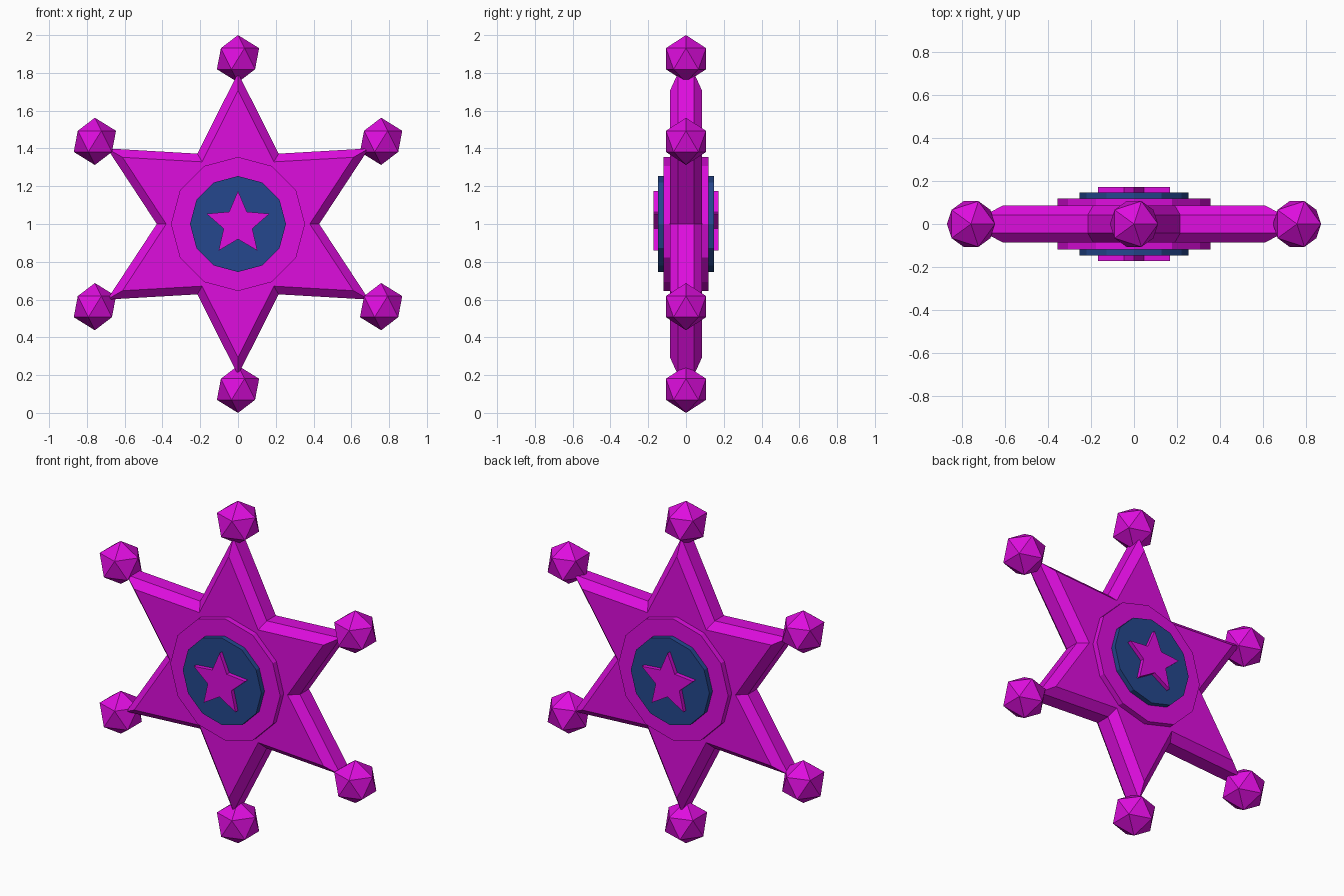
import bpy, bmesh, math

if "Cube" in bpy.data.objects:
    bpy.data.objects.remove(bpy.data.objects["Cube"])

CZ = 1.0  # height of the badge centre


def material(name, rgb):
    m = bpy.data.materials.new(name)
    m.diffuse_color = (*rgb, 1.0)
    m.use_nodes = True
    m.node_tree.nodes["Principled BSDF"].inputs["Base Color"].default_value = m.diffuse_color
    return m


magenta = material("magenta", (0.73, 0.004, 0.73))
navy = material("navy blue", (0.018, 0.064, 0.27))


def finish(bm, name, mat):
    bmesh.ops.recalc_face_normals(bm, faces=bm.faces[:])
    mesh = bpy.data.meshes.new(name)
    bm.to_mesh(mesh)
    bm.free()
    mesh.materials.append(mat)
    ob = bpy.data.objects.new(name, mesh)
    bpy.context.collection.objects.link(ob)
    return ob


def outline(count, outer, inner=None):
    """Regular polygon, or a star when an inner radius is given; first point up."""
    n = count * 2 if inner else count
    pts = []
    for i in range(n):
        r = inner if inner and i % 2 else outer
        a = 2 * math.pi * i / n
        pts.append((r * math.sin(a), r * math.cos(a)))
    return pts


def stack(name, layers, mat):
    """Join outlines given as (y, points) into one closed solid."""
    bm = bmesh.new()
    rings = [[bm.verts.new((x, y, CZ + z)) for x, z in pts] for y, pts in layers]
    n = len(rings[0])
    for a, b in zip(rings, rings[1:]):
        for i in range(n):
            j = (i + 1) % n
            bm.faces.new((a[i], a[j], b[j], b[i]))
    bm.faces.new(rings[0])
    bm.faces.new(rings[-1])
    return finish(bm, name, mat)


def plate(name, pts, half, mat):
    return stack(name, [(-half, pts), (half, pts)], mat)


# six-pointed body with chamfered edges on both sides
face = outline(6, 0.706, 0.38)
rim = outline(6, 0.80, 0.43)
stack("star_body", [(-0.085, face), (-0.042, rim), (0.042, rim), (0.085, face)], magenta)

# stepped centre, running through to the back
plate("raised_ring", outline(12, 0.355), 0.118, magenta)
plate("blue_disc", outline(12, 0.254), 0.147, navy)
plate("centre_star", outline(5, 0.175, 0.08), 0.171, magenta)

# faceted balls on the tips
for i, (x, z) in enumerate(outline(6, 0.875)):
    bm = bmesh.new()
    bmesh.ops.create_icosphere(bm, subdivisions=1, radius=0.125)
    ball = finish(bm, f"tip_ball_{i + 1}", magenta)
    ball.location = (x, 0, CZ + z)
